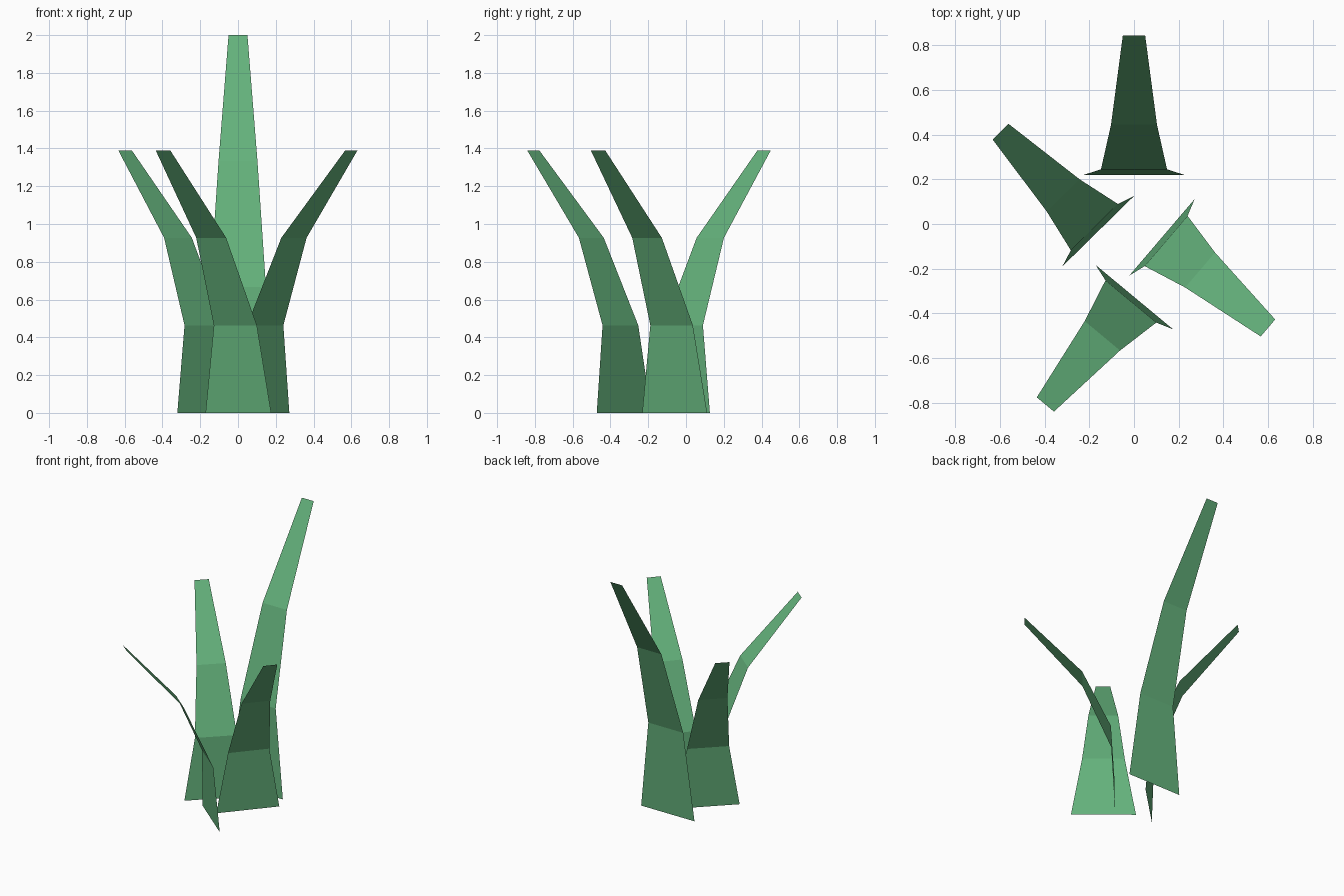
import bpy, bmesh, math
from mathutils import Matrix

if "Cube" in bpy.data.objects:
    bpy.data.objects.remove(bpy.data.objects["Cube"])

green = bpy.data.materials.new("leaf_green")
green.diffuse_color = (0.128, 0.445, 0.20, 1.0)
green.use_nodes = True
green.node_tree.nodes["Principled BSDF"].inputs["Base Color"].default_value = green.diffuse_color

# Blade profile: (outward lean, half width, height fraction)
PROFILE = [(0.0, 0.226, 0.0), (0.025, 0.148, 1 / 3),
           (0.225, 0.103, 2 / 3), (0.625, 0.05, 1.0)]


def blade(name, x, y, angle, height):
    """Flat three-segment blade that leans outward in the given direction."""
    bm = bmesh.new()
    rows = [[bm.verts.new((lean, s * w, h * height)) for s in (1, -1)]
            for lean, w, h in PROFILE]
    for (a, b), (c, d) in zip(rows, rows[1:]):
        bm.faces.new((a, b, d, c))
    bm.transform(Matrix.Translation((x, y, 0)) @
                 Matrix.Rotation(math.radians(angle), 4, 'Z'))
    mesh = bpy.data.meshes.new(name)
    bm.to_mesh(mesh)
    bm.free()
    mesh.materials.append(green)
    bpy.context.collection.objects.link(bpy.data.objects.new(name, mesh))


# One tall blade at the back, three shorter ones around it
blade("tall_back_blade", 0.0, 0.22, 90, 2.0)
blade("right_blade", 0.125, -0.06, -40.5, 1.39)
blade("left_blade", -0.16, -0.032, 134.5, 1.39)
blade("front_blade", 0.002, -0.328, 230.3, 1.39)
